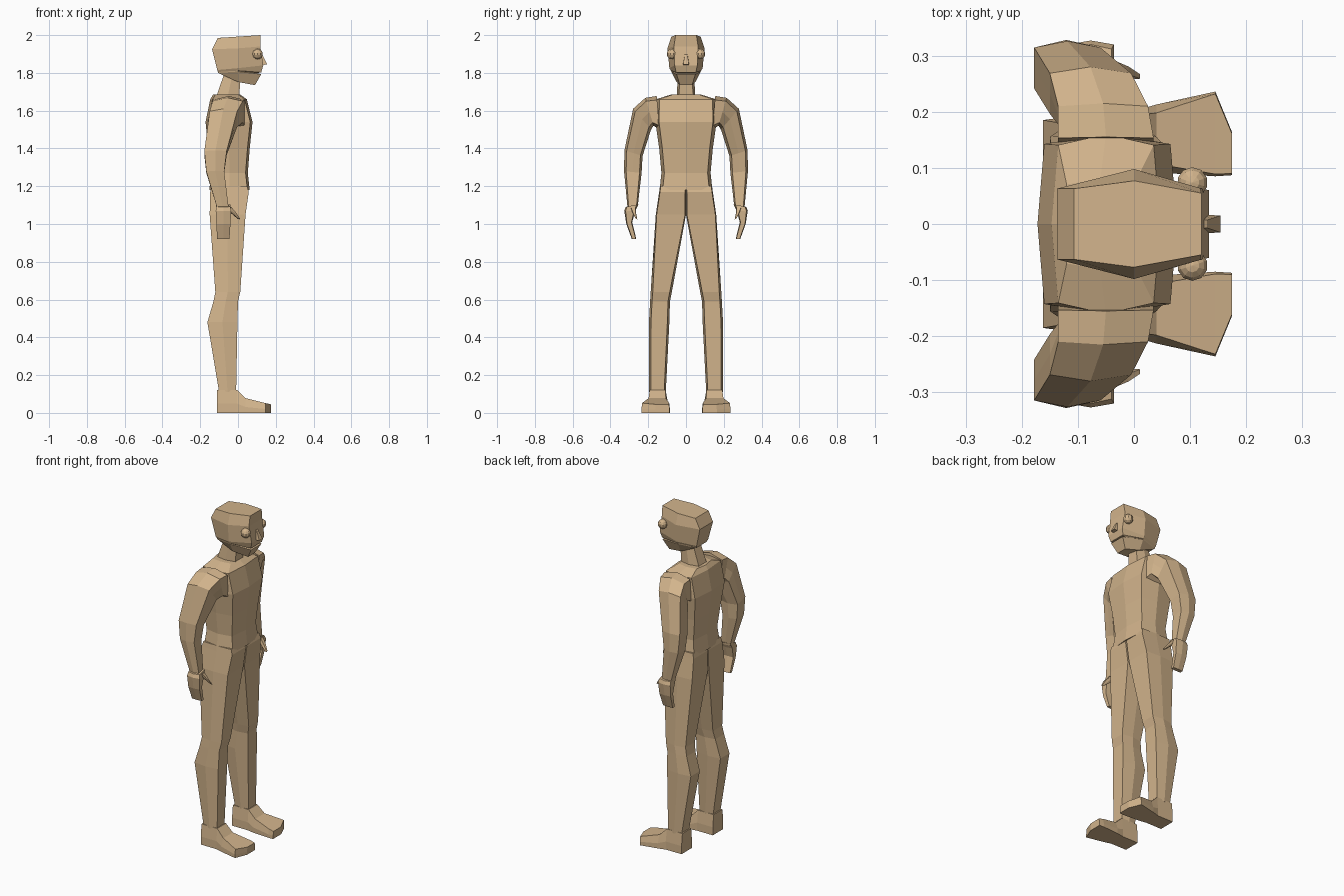
import bpy
import bmesh

cube = bpy.data.objects.get("Cube")
if cube:
    bpy.data.objects.remove(cube, do_unlink=True)

tan = bpy.data.materials.new("tan skin")
tan.use_nodes = True
tan_colour = (0.645, 0.456, 0.262, 1)
tan.diffuse_color = tan_colour
tan.node_tree.nodes["Principled BSDF"].inputs["Base Color"].default_value = tan_colour


def finish(name, bm, mirrored):
    """Turn a bmesh into a flat shaded object, optionally mirrored across y."""
    bmesh.ops.remove_doubles(bm, verts=bm.verts, dist=0.0005)
    bmesh.ops.recalc_face_normals(bm, faces=bm.faces)
    mesh = bpy.data.meshes.new(name)
    bm.to_mesh(mesh)
    bm.free()
    mesh.materials.append(tan)
    obj = bpy.data.objects.new(name, mesh)
    bpy.context.scene.collection.objects.link(obj)
    if mirrored:
        mod = obj.modifiers.new("Mirror", "MIRROR")
        mod.use_axis = (False, True, False)
        mod.use_mirror_merge = False
    return obj


def loft(name, rings, mirrored=False):
    """Skin a list of equally long point rings and cap both ends."""
    bm = bmesh.new()
    loops = [[bm.verts.new(p) for p in ring] for ring in rings]
    for low, high in zip(loops, loops[1:]):
        for i in range(len(low)):
            j = (i + 1) % len(low)
            bm.faces.new((low[i], low[j], high[j], high[i]))
    bm.faces.new(loops[0][::-1])
    bm.faces.new(loops[-1])
    return finish(name, bm, mirrored)


def section(back, front, inner, outer, bulge=0.0, inset=0.12):
    """Eight sided limb section between an inner and an outer (y, z) point."""
    middle = (back + front) / 2
    spots = [(front, inset), (front + bulge, 0.5), (front, 1 - inset), (middle, 1),
             (back, 1 - inset), (back - bulge, 0.5), (back, inset), (middle, 0)]
    return [(x, inner[0] + (outer[0] - inner[0]) * t,
             inner[1] + (outer[1] - inner[1]) * t) for x, t in spots]


def level(z, back, front, inner, outer, **options):
    return section(back, front, (inner, z), (outer, z), **options)


def head_ring(front, middle, back):
    """Six sided symmetric ring from three (x, y, z) points."""
    half = [front, middle, back]
    return half + [(x, -y, z) for x, y, z in reversed(half)]


# Torso from hips to the base of the neck
torso = [(1.18, -.14, .05, .14), (1.27, -.13, .04, .13), (1.4, -.145, .05, .142),
         (1.54, -.16, .065, .162), (1.66, -.135, .035, .16), (1.685, -.12, 0, .08)]
loft("torso", [level(z, b, f, -w, w, bulge=.012, inset=.06) for z, b, f, w in torso])

# Neck
loft("neck", [level(1.66, -.12, .005, -.05, .05), level(1.79, -.075, .015, -.043, .043)])

# Head, with a shallow slit for the mouth
loft("head", [
    head_ring((.12, .055, 2), (0, .077, 1.992), (-.107, .063, 1.985)),
    head_ring((.118, .064, 1.94), (0, .098, 1.93), (-.137, .063, 1.925)),
    head_ring((.134, .06, 1.84), (0, .088, 1.825), (-.11, .056, 1.815)),
    head_ring((.123, .052, 1.803), (0, .08, 1.812), (-.106, .052, 1.805)),
    head_ring((.1, .046, 1.799), (0, .079, 1.81), (-.106, .052, 1.803)),
    head_ring((.123, .05, 1.793), (0, .078, 1.807), (-.105, .052, 1.8)),
    head_ring((.09, .032, 1.735), (0, .05, 1.752), (-.1, .045, 1.797))])

# Nose wedge
loft("nose", [
    [(.115, -.008, 1.905), (.115, .008, 1.905), (.13, .007, 1.895), (.13, -.007, 1.895)],
    [(.12, -.017, 1.84), (.12, .017, 1.84), (.154, .015, 1.845), (.154, -.015, 1.845)]])

# Eyes
bm = bmesh.new()
bmesh.ops.create_uvsphere(bm, u_segments=10, v_segments=7, radius=.028)
bmesh.ops.translate(bm, verts=bm.verts, vec=(.104, .074, 1.9))
finish("eyes", bm, True)

# Arms, from the torso side over the shoulder and elbow to the wrist
loft("arms", [
    section(-.135, .035, (.14, 1.5), (.155, 1.678)),
    section(-.135, .025, (.172, 1.52), (.215, 1.668)),
    section(-.15, -.005, (.185, 1.5), (.28, 1.61)),
    section(-.178, -.06, (.23, 1.36), (.326, 1.39)),
    section(-.168, -.073, (.235, 1.27), (.328, 1.28)),
    section(-.112, -.05, (.256, 1.09), (.31, 1.09))], True)

# Hands bent inwards at the knuckles
loft("hands", [
    section(-.115, -.04, (.252, 1.105), (.32, 1.09)),
    section(-.118, -.036, (.268, 1.07), (.327, 1.07)),
    section(-.115, -.04, (.285, 1.01), (.316, 1)),
    section(-.11, -.045, (.263, .92), (.287, .92))], True)

# Thumbs
loft("thumbs", [
    section(-.075, -.035, (.265, 1.09), (.295, 1.09)),
    section(-.035, -.01, (.264, 1.055), (.283, 1.06)),
    section(0, .011, (.258, 1.025), (.268, 1.03))], True)

# Legs meeting at the crotch
legs = [(1.2, -.14, .048, 0, .138), (1.17, -.147, .057, 0, .142),
        (1.05, -.15, .04, 0, .16), (.64, -.12, .012, .075, .187),
        (.59, -.13, 0, .085, .19), (.48, -.162, -.003, .088, .196),
        (.11, -.1, -.01, .107, .195)]
loft("legs", [level(*values, inset=.1 if values[0] < 1 else .03) for values in legs], True)

# Feet, heel to toe, with the upper slightly narrower than the sole
feet = [(-.11, .1, .2, .122, .008), (-.005, .1, .2, .122, .008), (.04, .092, .213, .078, .015),
        (.145, .085, .236, .052, .004), (.175, .087, .163, .045, .003)]
loft("feet", [[(x, inner, 0), (x, outer, 0), (x, outer, top * .4),
               (x, outer - taper, top), (x, inner + taper, top), (x, inner, top * .4)]
              for x, inner, outer, top, taper in feet], True)
